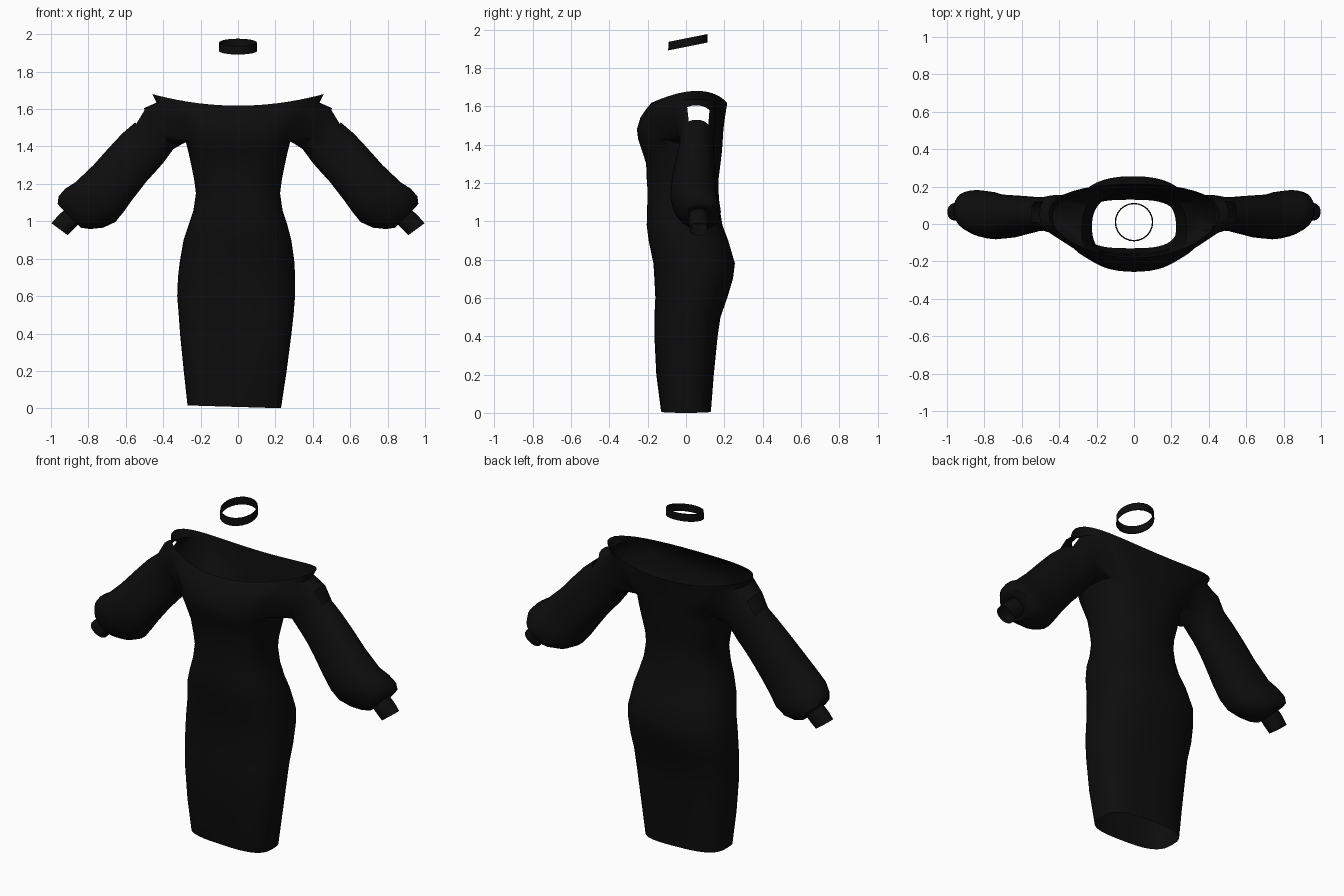
import bpy, bmesh, math
from mathutils import Vector

cube = bpy.data.objects.get("Cube")
if cube:
    bpy.data.objects.remove(cube, do_unlink=True)

black = bpy.data.materials.new("black_fabric")
black.use_nodes = True
black.diffuse_color = (0.004, 0.004, 0.004, 1)
black.node_tree.nodes["Principled BSDF"].inputs["Base Color"].default_value = (0.004, 0.004, 0.004, 1)

COLS, ARM = 40, 4      # columns round the body, armhole half-width in columns


def spow(v, e):
    return math.copysign(abs(v) ** e, v)


def finish(bm, name, angle=50):
    bmesh.ops.recalc_face_normals(bm, faces=bm.faces)
    mesh = bpy.data.meshes.new(name)
    bm.to_mesh(mesh)
    bm.free()
    mesh.materials.append(black)
    ob = bpy.data.objects.new(name, mesh)
    bpy.context.collection.objects.link(ob)
    bpy.ops.object.select_all(action='DESELECT')
    ob.select_set(True)
    bpy.context.view_layer.objects.active = ob
    bpy.ops.object.shade_smooth_by_angle(angle=math.radians(angle))
    return ob


def skin(bm, a, b):
    n = len(a)
    return [bm.faces.new((a[i], a[(i + 1) % n], b[(i + 1) % n], b[i])) for i in range(n)]


def tube_ring(bm, side, top, bottom, y0, y1, n):
    """Oval ring spanning a top and a bottom point, mirrored by side."""
    t, b = Vector((top[0], 0, top[1])), Vector((bottom[0], 0, bottom[1]))
    mid, half = (t + b) / 2, (t - b) / 2
    ring = []
    for i in range(n):
        a = math.tau * (i + 0.5) / n
        p = mid + half * spow(math.cos(a), 0.9)
        ring.append(bm.verts.new((side * p.x, (y0 + y1) / 2 + (y1 - y0) / 2 * spow(math.sin(a), 0.9), p.z)))
    return ring


# Dress body: height, centre x, half width, front y, back y, squareness, tip lift
body = [
    (0.008, -0.02, 0.25, -0.13, 0.13, 3.0, 0),
    (0.2, -0.015, 0.275, -0.155, 0.145, 2.8, 0),
    (0.4, -0.012, 0.298, -0.165, 0.165, 2.6, 0),
    (0.5, -0.01, 0.307, -0.165, 0.18, 2.5, 0),
    (0.6, -0.01, 0.315, -0.16, 0.215, 2.4, 0),
    (0.7, -0.008, 0.313, -0.165, 0.245, 2.4, 0),
    (0.78, -0.005, 0.307, -0.17, 0.255, 2.4, 0),
    (0.9, -0.003, 0.288, -0.195, 0.22, 2.4, 0),
    (0.98, 0, 0.264, -0.205, 0.19, 2.4, 0),
    (1.06, 0, 0.238, -0.203, 0.177, 2.4, 0),
    (1.15, 0, 0.225, -0.2, 0.17, 2.4, 0),
    (1.22, 0, 0.234, -0.205, 0.17, 2.4, 0),
    (1.3, 0, 0.25, -0.208, 0.18, 2.5, 0),
    (1.37, 0, 0.265, -0.23, 0.188, 2.6, 0),
    (1.43, 0, 0.28, -0.25, 0.192, 2.6, 0),
    (1.48, 0, 0.325, -0.256, 0.195, 2.6, 0.01),
    (1.54, 0, 0.385, -0.238, 0.203, 2.4, 0.03),
    (1.585, 0, 0.435, -0.208, 0.21, 2.2, 0.05),
    (1.618, 0, 0.458, -0.18, 0.215, 2.0, 0.062),
]
bm = bmesh.new()
rows = []
for z, cx, hw, y0, y1, n, lift in body:
    ring = []
    for i in range(COLS):
        a = math.tau * i / COLS
        u, v = spow(math.cos(a), 2 / n), spow(math.sin(a), 2 / n)
        y = (y0 + y1) / 2 + (y1 - y0) / 2 * v + (0.04 * u * u if lift else 0)
        tilt = -0.03 * (hw * u) if z < 0.1 else 0
        ring.append(bm.verts.new((cx + hw * u, y, z + lift * u * u + tilt)))
    rows.append(ring)
panels = [skin(bm, a, b) for a, b in zip(rows, rows[1:])]

# Sleeves: top point, bottom point, front y, back y
sleeve = [
    ((0.505, 1.605), (0.345, 1.385), -0.05, 0.155),
    ((0.55, 1.53), (0.4, 1.31), -0.035, 0.145),
    ((0.62, 1.47), (0.44, 1.265), -0.04, 0.145),
    ((0.69, 1.395), (0.49, 1.21), -0.055, 0.15),
    ((0.775, 1.3), (0.56, 1.12), -0.075, 0.155),
    ((0.87, 1.21), (0.61, 1.05), -0.082, 0.16),
    ((0.925, 1.175), (0.655, 0.995), -0.07, 0.175),
    ((0.96, 1.135), (0.72, 0.965), -0.045, 0.182),
    ((0.965, 1.095), (0.79, 0.958), -0.025, 0.175),
    ((0.95, 1.075), (0.84, 0.965), 0.0, 0.15),
    ((0.925, 1.065), (0.855, 0.99), 0.015, 0.115),
]
first, last = len(body) - 5, len(body) - 2     # armhole rows
for side in (1, -1):
    mid_col = 0 if side > 0 else COLS // 2
    cols = [(mid_col + k) % COLS for k in range(-ARM, ARM)]
    hole = [panels[r][c] for r in range(first, last) for c in cols]
    doomed = set(hole)
    rim = [e for e in {e for f in hole for e in f.edges}
           if sum(f in doomed for f in e.link_faces) == 1]
    count = len(rim)
    bmesh.ops.delete(bm, geom=hole, context='FACES')
    rings = [tube_ring(bm, side, *s, count) for s in sleeve]
    tubes = [skin(bm, a, b) for a, b in zip(rings, rings[1:])]
    start = [bm.edges.get((rings[0][i], rings[0][(i + 1) % count])) for i in range(count)]
    bmesh.ops.bridge_loops(bm, edges=rim + start)
    # Shoulder cutout just below the neckline band
    cut = [f for f in tubes[0]
           if abs(f.calc_center_median().y - 0.065) < 0.062 and f.calc_center_median().z > 1.5]
    bmesh.ops.delete(bm, geom=cut, context='FACES')
loose = [v for v in bm.verts if not v.link_faces]
bmesh.ops.delete(bm, geom=loose, context='VERTS')
finish(bm, "dress")

# Wrist cuffs
for side, name in ((1, "left_cuff"), (-1, "right_cuff")):
    bm = bmesh.new()
    rings = [tube_ring(bm, side, *s, 20) for s in (
        ((0.925, 1.065), (0.85, 0.985), 0.015, 0.118),
        ((0.965, 1.028), (0.88, 0.955), 0.015, 0.118),
        ((0.998, 0.99), (0.91, 0.925), 0.018, 0.112))]
    for a, b in zip(rings, rings[1:]):
        skin(bm, a, b)
    finish(bm, name)

# Choker band, tilted up towards the back
bm = bmesh.new()
rings = []
for r, dz in ((0.103, -0.022), (0.101, 0.022), (0.096, 0.022), (0.098, -0.022)):
    rings.append([bm.verts.new((r * math.cos(math.tau * i / 24),
                                0.01 + r * math.sin(math.tau * i / 24),
                                1.934 + dz + 0.2 * r * math.sin(math.tau * i / 24)))
                  for i in range(24)])
for k in range(4):
    skin(bm, rings[k], rings[(k + 1) % 4])
finish(bm, "choker")
